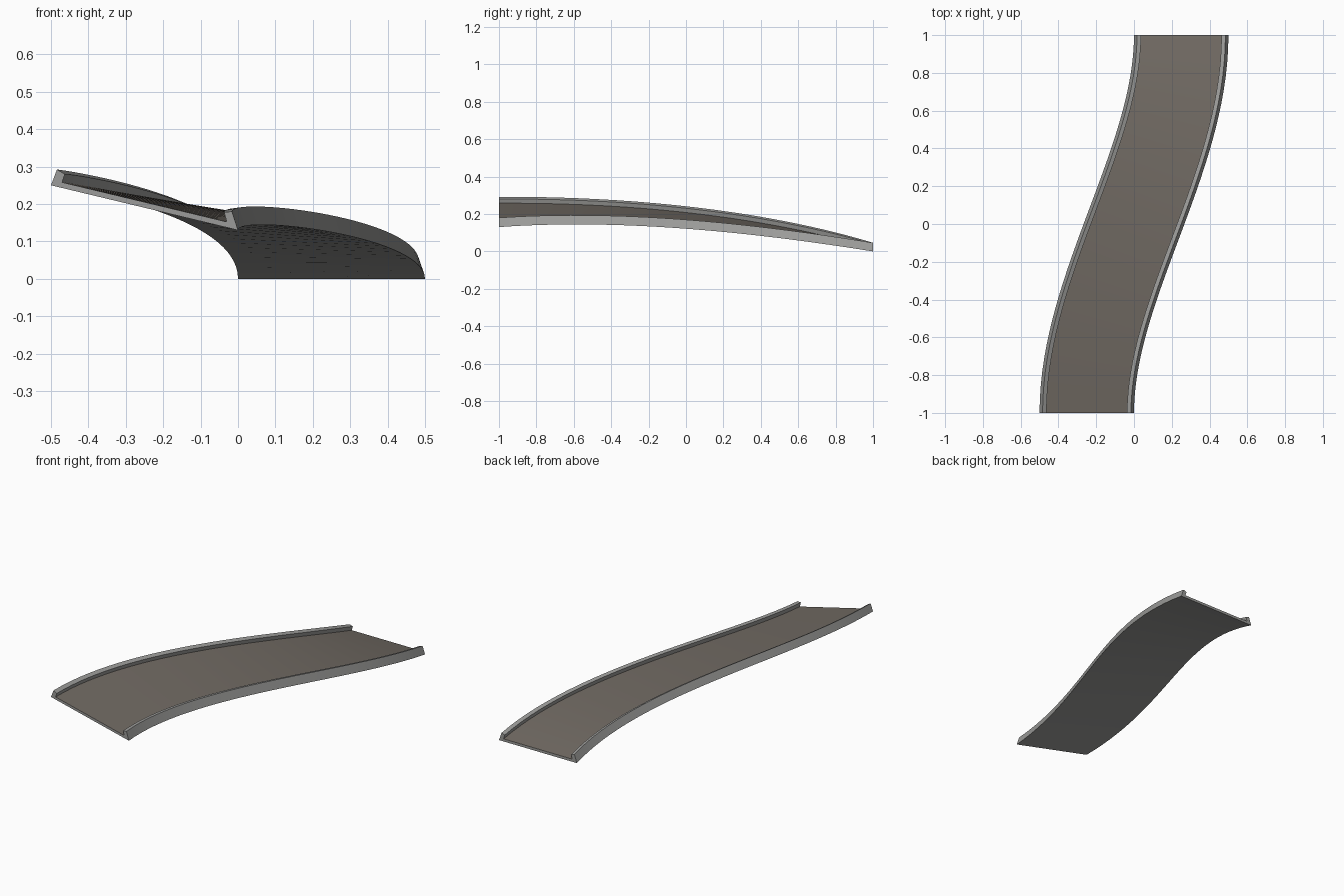
import bpy, math

if "Cube" in bpy.data.objects:
    bpy.data.objects.remove(bpy.data.objects["Cube"])

def material(name, rgb):
    m = bpy.data.materials.new(name)
    m.diffuse_color = (*rgb, 1)
    m.use_nodes = True
    m.node_tree.nodes["Principled BSDF"].inputs["Base Color"].default_value = m.diffuse_color
    return m

curb_grey = material("curb grey", (0.33, 0.33, 0.32))
road_brown = material("road warm grey", (0.165, 0.145, 0.125))

N = 32

def track_point(t, u, h):
    """t along the S-bend, u across (-.25 left .. .25 right), h above the underside."""
    xc = -0.25 + 0.5 * (3 * t * t - 2 * t ** 3)
    slope = 1.5 * t * (1 - t)
    c = math.hypot(1, slope)
    zc = 0.19 + 0.06 * t - 0.25 * t * t        # falling centre line
    bank = -0.24 * (1 - t) * u                 # banking fades out along the track
    return (xc + u / c, -1 + 2 * t - u * slope / c, zc + bank + h)

# half cross-section, outside to inside: outer foot, top, inner lip, inner foot
half = [(0.25, 0.0), (0.234, 0.046), (0.213, 0.039), (0.22, 0.015)]
profile = [(-u, h) for u, h in half] + [(u, h) for u, h in reversed(half)]
K = len(profile)

verts = [track_point(i / N, u, h) for i in range(N + 1) for u, h in profile]
faces, mats = [], []
for i in range(N):
    for k in range(K):
        a, b = i * K + k, i * K + (k + 1) % K
        faces.append((a, a + K, b + K, b))
        mats.append(1 if k == 3 else 0)        # the road between the curbs
# end caps
faces.append(tuple(range(K)))
faces.append(tuple(N * K + k for k in reversed(range(K))))
mats += [0, 0]

me = bpy.data.meshes.new("curved_track")
me.from_pydata(verts, [], faces)
me.materials.append(curb_grey)
me.materials.append(road_brown)
me.polygons.foreach_set("material_index", mats)
ob = bpy.data.objects.new("curved_track", me)
bpy.context.collection.objects.link(ob)

bpy.context.view_layer.objects.active = ob
ob.select_set(True)
bpy.ops.object.mode_set(mode='EDIT')
bpy.ops.mesh.select_all(action='SELECT')
bpy.ops.mesh.normals_make_consistent(inside=False)
bpy.ops.object.mode_set(mode='OBJECT')
bpy.ops.object.shade_smooth_by_angle(angle=math.radians(25))
